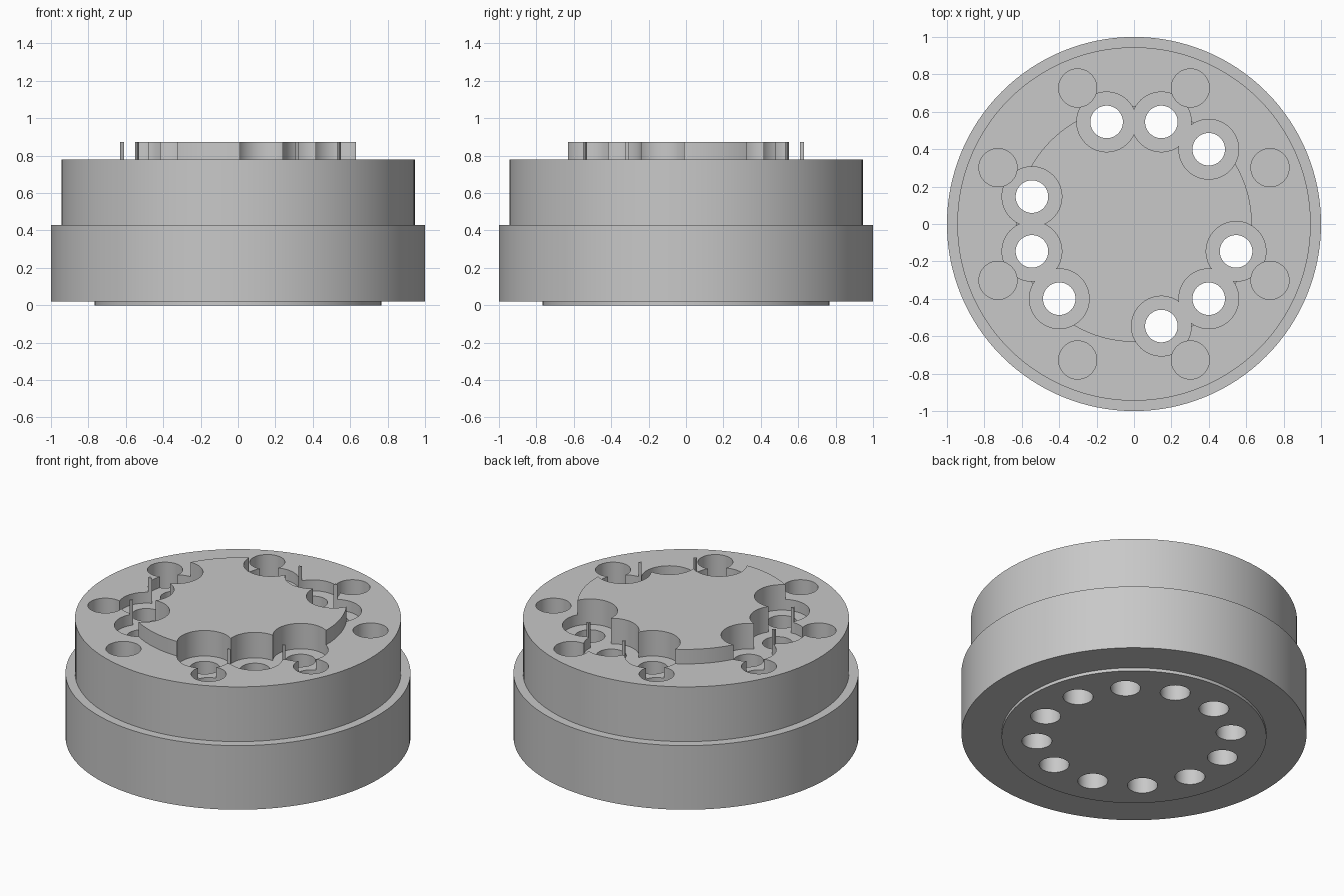
import bpy
import bmesh
from math import radians, cos, sin

cube = bpy.data.objects.get("Cube")
if cube:
    bpy.data.objects.remove(cube, do_unlink=True)

# Plain grey for the whole hub
grey = bpy.data.materials.new("plain grey")
grey.use_nodes = True
colour = (0.58, 0.58, 0.58, 1)
grey.diffuse_color = colour
grey.node_tree.nodes["Principled BSDF"].inputs["Base Color"].default_value = colour


def link(bm, name):
    bmesh.ops.recalc_face_normals(bm, faces=bm.faces)
    mesh = bpy.data.meshes.new(name)
    bm.to_mesh(mesh)
    bm.free()
    mesh.materials.append(grey)
    obj = bpy.data.objects.new(name, mesh)
    bpy.context.collection.objects.link(obj)
    return obj


def turned(name, profile, sides):
    """Closed solid from stacked rings of (radius, height)."""
    bm = bmesh.new()
    rings = [[bm.verts.new((r * cos(radians(360 * i / sides)),
                            r * sin(radians(360 * i / sides)), z))
              for i in range(sides)] for r, z in profile]
    for low, high in zip(rings, rings[1:]):
        for i in range(sides):
            j = (i + 1) % sides
            bm.faces.new((low[i], low[j], high[j], high[i]))
    bm.faces.new(rings[0][::-1])
    bm.faces.new(rings[-1])
    return link(bm, name)


# Stepped round body: foot, wide base, narrower upper drum, raised boss
hub = turned("stepped_hub", [
    (0.767, 0), (0.767, 0.02), (1, 0.02), (1, 0.43),
    (0.945, 0.43), (0.945, 0.78), (0.63, 0.78), (0.63, 0.873)], 128)


def drill(radius, circle, angle, bottom, top):
    """Cut one upright round hole at a polar position."""
    tool = turned("drill_cutter", [(radius, bottom), (radius, top)], 56)
    a = radians(angle)
    tool.location = (circle * cos(a), circle * sin(a), 0)
    tool.rotation_euler.z = a
    tool.hide_render = True
    mod = hub.modifiers.new("drill", "BOOLEAN")
    mod.operation = "DIFFERENCE"
    mod.solver = "EXACT"
    mod.object = tool
    bpy.ops.object.modifier_apply(modifier=mod.name)
    bpy.data.objects.remove(tool, do_unlink=True)


bpy.ops.object.select_all(action="DESELECT")
bpy.context.view_layer.objects.active = hub
hub.select_set(True)

# Twelve bolt holes; every fourth one is closed by the boss
for k in range(12):
    angle = 15 + 30 * k
    if k % 4 == 0:
        drill(0.087, 0.565, angle, -0.1, 0.71)
    else:
        drill(0.16, 0.565, angle, 0.71, 1)
        drill(0.087, 0.565, angle, -0.1, 0.8)

# Eight blind pockets in the upper face
for k in range(8):
    drill(0.102, 0.787, 22.5 + 45 * k, 0.48, 1)

bpy.ops.object.shade_smooth_by_angle(angle=radians(30))
